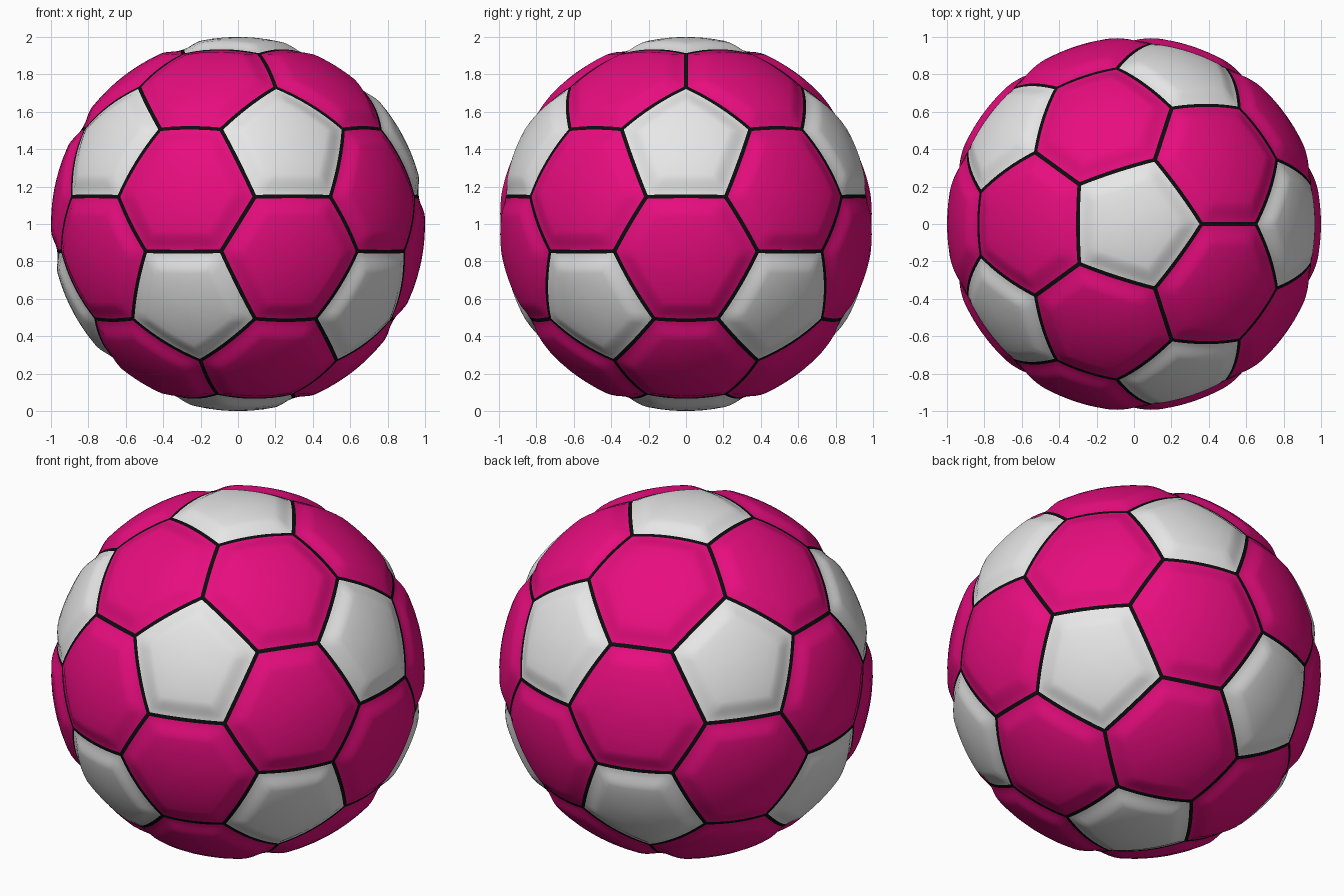
import bpy
import bmesh
import math
from mathutils import Vector

if "Cube" in bpy.data.objects:
    bpy.data.objects.remove(bpy.data.objects["Cube"], do_unlink=True)

CUT = 0.357         # where the corners are cut along each icosahedron edge
SEAM = 0.0115       # half width of the black seam
ROUND = 0.12        # width of the rounded panel border
DEPTH = 0.022       # how far the seam sinks below the panel
STEPS = 8           # divisions along each panel side


def material(name, color, roughness):
    mat = bpy.data.materials.new(name)
    mat.use_nodes = True
    mat.diffuse_color = (*color, 1)
    bsdf = mat.node_tree.nodes["Principled BSDF"]
    bsdf.inputs["Base Color"].default_value = (*color, 1)
    bsdf.inputs["Roughness"].default_value = roughness
    return mat


def ring_point(angle, z):
    r = math.sqrt(1 - z * z)
    return Vector((r * math.cos(angle), r * math.sin(angle), z))


def icosahedron():
    z = 1 / math.sqrt(5)
    turn = math.tau / 5
    points = [Vector((0, 0, 1)), Vector((0, 0, -1))]
    points += [ring_point(i * turn, z) for i in range(5)]
    points += [ring_point((i + 0.5) * turn, -z) for i in range(5)]
    return points


def around(center, points):
    """Sort points by angle about the outward direction."""
    axis = center.normalized()
    u = (points[0] - center).normalized()
    v = axis.cross(u)
    return sorted(points, key=lambda p: math.atan2((p - center).dot(v), (p - center).dot(u)))


def surface(point, dist):
    """Push a point onto the ball, sinking smoothly towards the seam."""
    t = min(max((dist - SEAM) / (ROUND - SEAM), 0), 1)
    return point.normalized() * (1 - DEPTH * (1 - t * t * (3 - 2 * t)))


def add_bands(bm, corners, distances, close):
    """Concentric bands following the outline, given by distance from it."""
    center = sum(corners, Vector()) / len(corners)
    n = len(corners)
    outline = [corners[i].lerp(corners[(i + 1) % n], k / STEPS)
               for i in range(n) for k in range(STEPS)]
    inner = min(center.angle(p) for p in outline)
    if close:
        start = distances[-1]
        distances = distances + [start + (inner - start) * f for f in (0.3, 0.6, 0.85)]
    rings = []
    for d in distances:
        s = 1 - d / inner
        rings.append([bm.verts.new(surface(center.lerp(p, s), d)) for p in outline])
    count = len(outline)
    for outer, inside in zip(rings, rings[1:]):
        for i in range(count):
            j = (i + 1) % count
            bm.faces.new((outer[i], outer[j], inside[j], inside[i]))
    if close:
        tip = bm.verts.new(surface(center, inner))
        for i in range(count):
            bm.faces.new((rings[-1][i], rings[-1][(i + 1) % count], tip))


def build(name, outlines, distances, mat, close=True):
    bm = bmesh.new()
    for corners in outlines:
        add_bands(bm, corners, distances, close)
    bmesh.ops.remove_doubles(bm, verts=bm.verts[:], dist=0.0005)
    bm.normal_update()
    for face in bm.faces:
        if face.normal.dot(face.calc_center_median()) < 0:
            face.normal_flip()
        face.smooth = True
    mesh = bpy.data.meshes.new(name)
    bm.to_mesh(mesh)
    bm.free()
    mesh.materials.append(mat)
    obj = bpy.data.objects.new(name, mesh)
    obj.location.z = 1
    bpy.context.collection.objects.link(obj)


# Panel outlines: a pentagon at each corner, a hexagon on each triangle
points = icosahedron()
linked = [[j for j, q in enumerate(points) if 0.1 < (p - q).length < 1.2] for p in points]
pentagons, hexagons = [], []
for i, p in enumerate(points):
    ring = [p.lerp(points[j], CUT) for j in linked[i]]
    pentagons.append(around(sum(ring, Vector()) / len(ring), ring))
    for j in linked[i]:
        for k in linked[j]:
            if i < j < k and k in linked[i]:
                tri = [p, points[j], points[k]]
                ring = [a.lerp(b, CUT) for a in tri for b in tri if a is not b]
                hexagons.append(around(sum(tri, Vector()) / 3, ring))

# Panels and the seams between them
border = [SEAM + (ROUND - SEAM) * k / 7 for k in range(8)]
build("pentagon_panels", pentagons, border, material("white", (0.8, 0.8, 0.8), 0.5))
build("hexagon_panels", hexagons, border, material("magenta", (0.8, 0.004, 0.21), 0.5))
build("seams", pentagons + hexagons, [0, SEAM],
      material("black", (0.004, 0.004, 0.004), 0.6), close=False)
